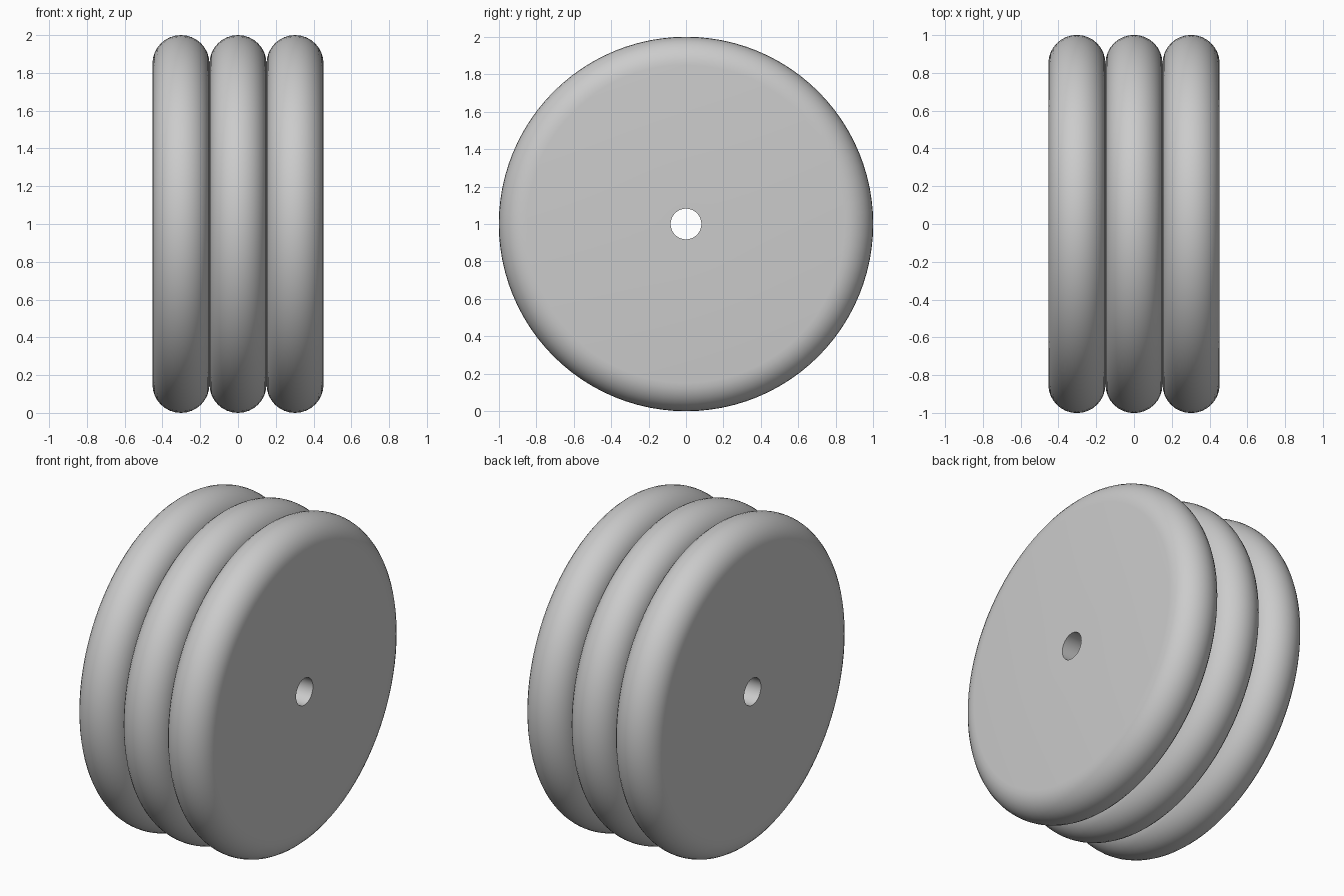
import bpy, bmesh
from math import sin, cos, pi

if "Cube" in bpy.data.objects:
    bpy.data.objects.remove(bpy.data.objects["Cube"])

SEG = 96       # steps around the axle
HALF = 0.151   # half width of one disc
R = 1.0        # outer radius
HOLE = 0.082   # axle hole radius
ARC = 16       # steps across the rounded rim


def disc(name, x):
    # closed cross-section: hole wall, flat sides, fully rounded rim
    prof = [(-HALF, HOLE)]
    for i in range(ARC + 1):
        a = pi * i / ARC
        prof.append((-HALF * cos(a), R - HALF + HALF * sin(a)))
    prof.append((HALF, HOLE))

    bm = bmesh.new()
    rings = []
    for s in range(SEG):
        t = 2 * pi * s / SEG
        rings.append([bm.verts.new((px, r * cos(t), r * sin(t))) for px, r in prof])
    n = len(prof)
    for s in range(SEG):
        a, b = rings[s], rings[(s + 1) % SEG]
        for i in range(n):
            j = (i + 1) % n
            bm.faces.new((a[i], a[j], b[j], b[i]))
    bmesh.ops.recalc_face_normals(bm, faces=bm.faces[:])
    mesh = bpy.data.meshes.new(name)
    bm.to_mesh(mesh)
    bm.free()
    ob = bpy.data.objects.new(name, mesh)
    bpy.context.collection.objects.link(ob)
    ob.location = (x, 0, R)
    bpy.ops.object.select_all(action='DESELECT')
    ob.select_set(True)
    bpy.context.view_layer.objects.active = ob
    bpy.ops.object.shade_smooth_by_angle(angle=pi / 6)


# three identical discs side by side on one axle
for name, k in (("left_disc", -1), ("middle_disc", 0), ("right_disc", 1)):
    disc(name, k * 2 * HALF)
